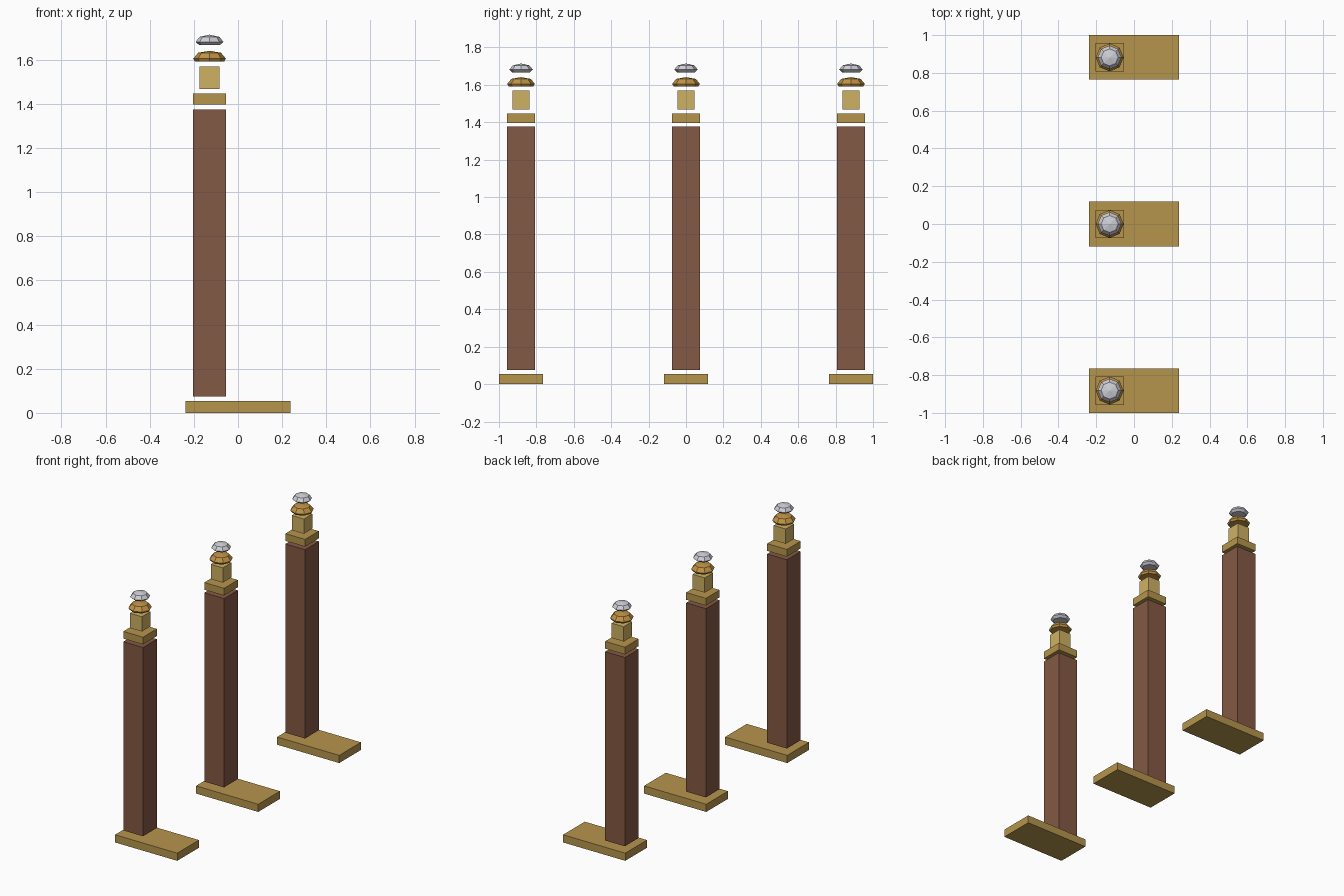
import bpy
import bmesh
from math import cos, sin, tau

cube = bpy.data.objects.get("Cube")
if cube:
    bpy.data.objects.remove(cube, do_unlink=True)


def material(name, rgb):
    mat = bpy.data.materials.new(name)
    mat.use_nodes = True
    mat.diffuse_color = (*rgb, 1)
    mat.node_tree.nodes["Principled BSDF"].inputs["Base Color"].default_value = (*rgb, 1)
    return mat


BRONZE = material("dull brass", (0.47, 0.30, 0.075))
WOOD = material("brown wood", (0.23, 0.10, 0.058))
BRASS = material("pale brass", (0.62, 0.44, 0.126))
GOLD = material("warm gold", (0.53, 0.29, 0.06))
SILVER = material("silver", (0.62, 0.62, 0.68))


def finish(bm, name, mat):
    bmesh.ops.recalc_face_normals(bm, faces=bm.faces)
    mesh = bpy.data.meshes.new(name)
    bm.to_mesh(mesh)
    bm.free()
    mesh.materials.append(mat)
    obj = bpy.data.objects.new(name, mesh)
    bpy.context.collection.objects.link(obj)
    return obj


def block(name, mat, x, y, size_x, size_y, bottom, top):
    bm = bmesh.new()
    bmesh.ops.create_cube(bm, size=1)
    bmesh.ops.scale(bm, vec=(size_x, size_y, top - bottom), verts=bm.verts)
    bmesh.ops.translate(bm, vec=(x, y, (bottom + top) / 2), verts=bm.verts)
    return finish(bm, name, mat)


def faceted_cap(name, mat, x, y, rings, apex, sides=8):
    """Low-poly dome: stacked rings of (radius, z), flat below, pointed above."""
    bm = bmesh.new()
    loops = [[bm.verts.new((x + r * cos(tau * i / sides), y + r * sin(tau * i / sides), z))
              for i in range(sides)] for r, z in rings]
    tip = bm.verts.new((x, y, apex))
    bm.faces.new(loops[0])
    for i in range(sides):
        j = (i + 1) % sides
        for low, high in zip(loops, loops[1:]):
            bm.faces.new((low[i], low[j], high[j], high[i]))
        bm.faces.new((loops[-1][i], loops[-1][j], tip))
    return finish(bm, name, mat)


# Three identical posts in a row, each offset to one end of its foot plate
POST_X = -0.129
for label, y in (("front", -0.882), ("middle", 0), ("back", 0.882)):
    block(label + "_foot_plate", BRONZE, 0, y, 0.474, 0.236, 0, 0.053)
    block(label + "_post", WOOD, POST_X, y, 0.15, 0.15, 0.075, 1.376)
    block(label + "_collar", BRONZE, POST_X, y, 0.15, 0.15, 1.397, 1.447)
    block(label + "_neck", BRASS, POST_X, y, 0.092, 0.092, 1.467, 1.569)
    faceted_cap(label + "_gold_cap", GOLD, POST_X, y,
                [(0.066, 1.592), (0.074, 1.605), (0.052, 1.632)], 1.641)
    faceted_cap(label + "_silver_knob", SILVER, POST_X, y,
                [(0.047, 1.667), (0.063, 1.681), (0.045, 1.704)], 1.714)
